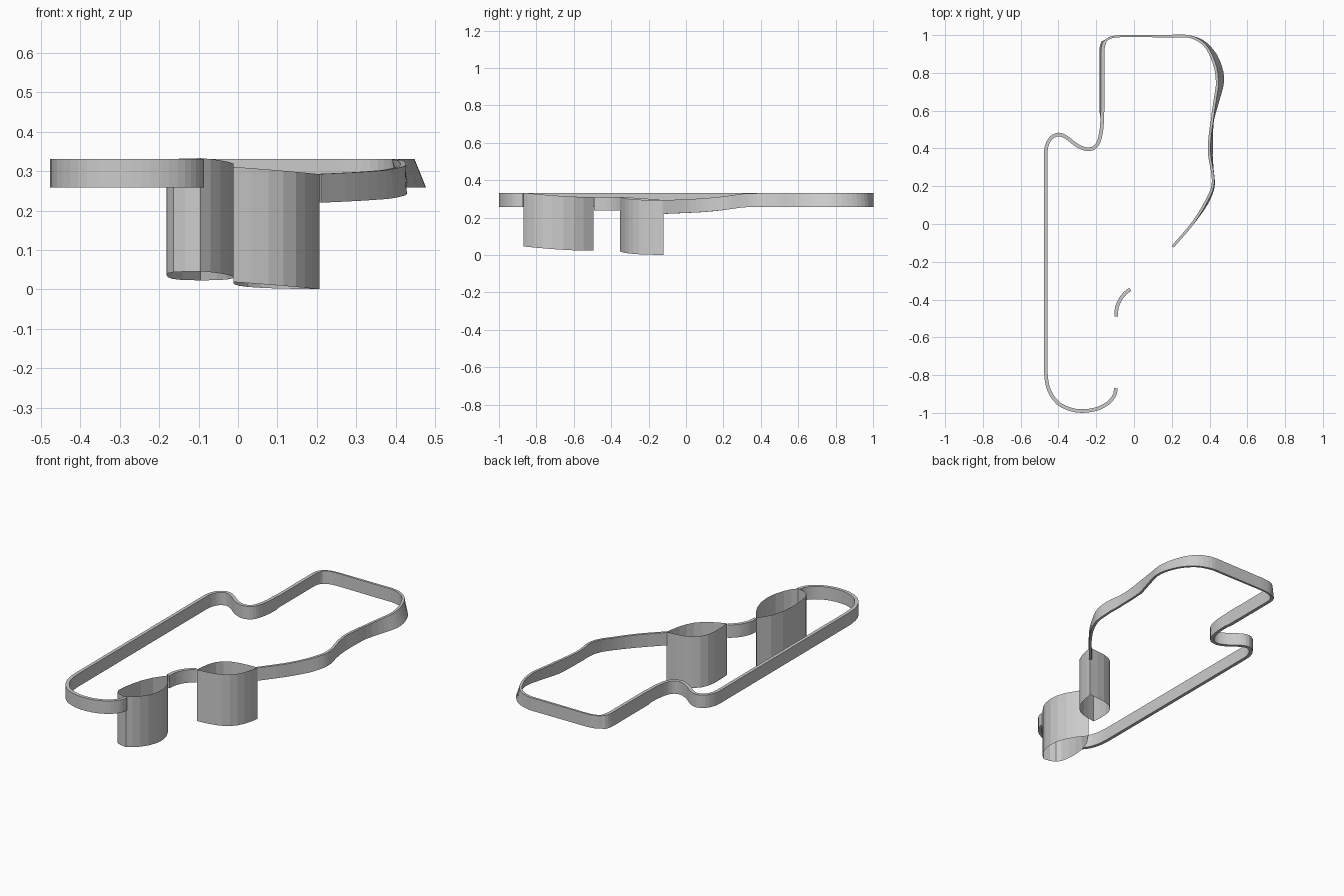
import bpy, math
from mathutils import Vector

if "Cube" in bpy.data.objects:
    bpy.data.objects.remove(bpy.data.objects["Cube"])


def make(name, verts, faces):
    me = bpy.data.meshes.new(name)
    me.from_pydata(verts, [], faces)
    me.update()
    ob = bpy.data.objects.new(name, me)
    bpy.context.collection.objects.link(ob)
    return ob


def lerp_keys(keys, t):
    if t <= keys[0][0]:
        return keys[0][1]
    for (a, va), (b, vb) in zip(keys, keys[1:]):
        if t <= b:
            return va + (vb - va) * (t - a) / (b - a)
    return keys[-1][1]


def smooth_path(pts, n):
    """Curve through the points; long gaps stay straight."""
    p = [Vector(q) for q in pts]
    out = []
    for i in range(len(p) - 1):
        b, c = p[i], p[i + 1]
        if (c - b).length > 0.2:
            out.append(b)
            continue
        a = p[i - 1] if i else b * 2 - c
        d = p[i + 2] if i + 2 < len(p) else c * 2 - b
        # limit tangents beside long straights
        L = (c - b).length
        m0, m1 = (c - a), (d - b)
        m0 = m0.normalized() * min(m0.length / 2, L)
        m1 = m1.normalized() * min(m1.length / 2, L)
        for k in range(n):
            t = k / n
            out.append(b * (2*t**3 - 3*t*t + 1) + m0 * (t**3 - 2*t*t + t)
                       + c * (3*t*t - 2*t**3) + m1 * (t**3 - t*t))
    return out + [p[-1]]


def band(name, pts, base, lean, thick, height=0.073):
    """Rectangular strip swept along the path, its top leaning left."""
    path = smooth_path(pts, 3)
    verts, faces = [], []
    last = len(path) - 1
    for i, p in enumerate(path):
        d = (path[min(i + 1, last)] - path[max(i - 1, 0)]).normalized()
        nrm = Vector((-d.y, d.x))
        z, l, h = base(p), lean(p) / 2, thick(p) / 2
        for off, zz in ((-l - h, z), (-l + h, z), (l + h, z + height), (l - h, z + height)):
            q = p + nrm * off
            verts.append((q.x, q.y, zz))
        if i:
            for k in range(4):
                a, b = 4*(i-1) + k, 4*(i-1) + (k + 1) % 4
                faces.append((a, a + 4, b + 4, b))
    faces += [(0, 1, 2, 3), (4*last + 3, 4*last + 2, 4*last + 1, 4*last)]
    return make(name, verts, faces)


def tube(name, start, end, right, left, z0, z1, height):
    """Open sleeve: two bulging sheets between the ends; right/left are (t, offset)."""
    s, e = Vector(start), Vector(end)
    d = e - s
    nrm = Vector((d.y, -d.x)).normalized()
    ring = [(t, o) for t, o in right] + [(t, -o) for t, o in reversed(left[1:-1])]
    verts = []
    for t, o in ring:
        q = s + d * t + nrm * o
        z = z0 + (z1 - z0) * math.sin(t * math.pi / 2)
        verts += [(q.x, q.y, z), (q.x, q.y, z + height)]
    n = len(ring)
    faces = [(2*i, 2*((i+1) % n), 2*((i+1) % n) + 1, 2*i + 1) for i in range(n)]
    return make(name, verts, faces)


# Main band: up the right side, across the back, down the left, round the front
loop = [(.205, -.12), (.30, -.01), (.37, .09), (.41, .17), (.42, .22), (.415, .28),
        (.405, .36), (.405, .44), (.415, .55), (.44, .67), (.455, .75), (.445, .83),
        (.41, .91), (.36, .965), (.29, .993), (.22, .995), (-.05, .995), (-.12, .988),
        (-.16, .96), (-.17, .91), (-.17, .60), (-.17, .52), (-.185, .44), (-.21, .405),
        (-.25, .396), (-.30, .415), (-.36, .46), (-.40, .474), (-.44, .455), (-.463, .41),
        (-.467, .36), (-.467, -.78), (-.45, -.88), (-.40, -.95), (-.33, -.983),
        (-.27, -.99), (-.20, -.98), (-.14, -.95), (-.105, -.91), (-.095, -.87)]

Z_KEYS = [(-.12, .22), (0, .225), (.1, .23), (.2, .24), (.3, .255), (.4, .258)]
LEAN_KEYS = [(.0, 0), (.12, .008), (.27, 0), (.4, .014), (.55, .002), (.68, .02),
             (.78, .032), (.88, .025), (.97, .006), (.99, 0)]


def base(p):
    return lerp_keys(Z_KEYS, p.y) if p.x > .1 else .258


def lean(p):
    if p.x > .1:
        return lerp_keys(LEAN_KEYS, p.y)
    return .008 if p.y > .58 and p.x < -.15 else 0


def thick(p):
    if p.x > .1:
        return .014
    return .011 if p.y > .97 else .019


band("main_band", loop, base, lean, thick)

# Short link band between the two sleeves
band("link_band", [(-.095, -.49), (-.09, -.44), (-.07, -.395), (-.045, -.365), (-.02, -.345)],
     lambda p: .238, lambda p: 0, lambda p: .019)

# Round sleeve at the middle
N = 8


def arc(h):
    return [(i / N, h * math.sin(math.pi * i / N)) for i in range(N + 1)]


tube("middle_sleeve", (-.012, -.352), (.207, -.12), arc(.068), arc(.098), .019, .001, .292)

# Long sleeve at the front, blunt on its outer front corner
tube("front_sleeve", (-.095, -.87), (-.095, -.495),
     [(0, 0), (.06, .025), (.15, .05), (.27, .071), (.42, .084), (.57, .083), (.72, .067),
      (.86, .04), (1, 0)],
     [(0, 0), (.02, .04), (.06, .068), (.14, .083), (.28, .086), (.45, .083), (.63, .072),
      (.82, .046), (1, 0)], .046, .023, .287)
